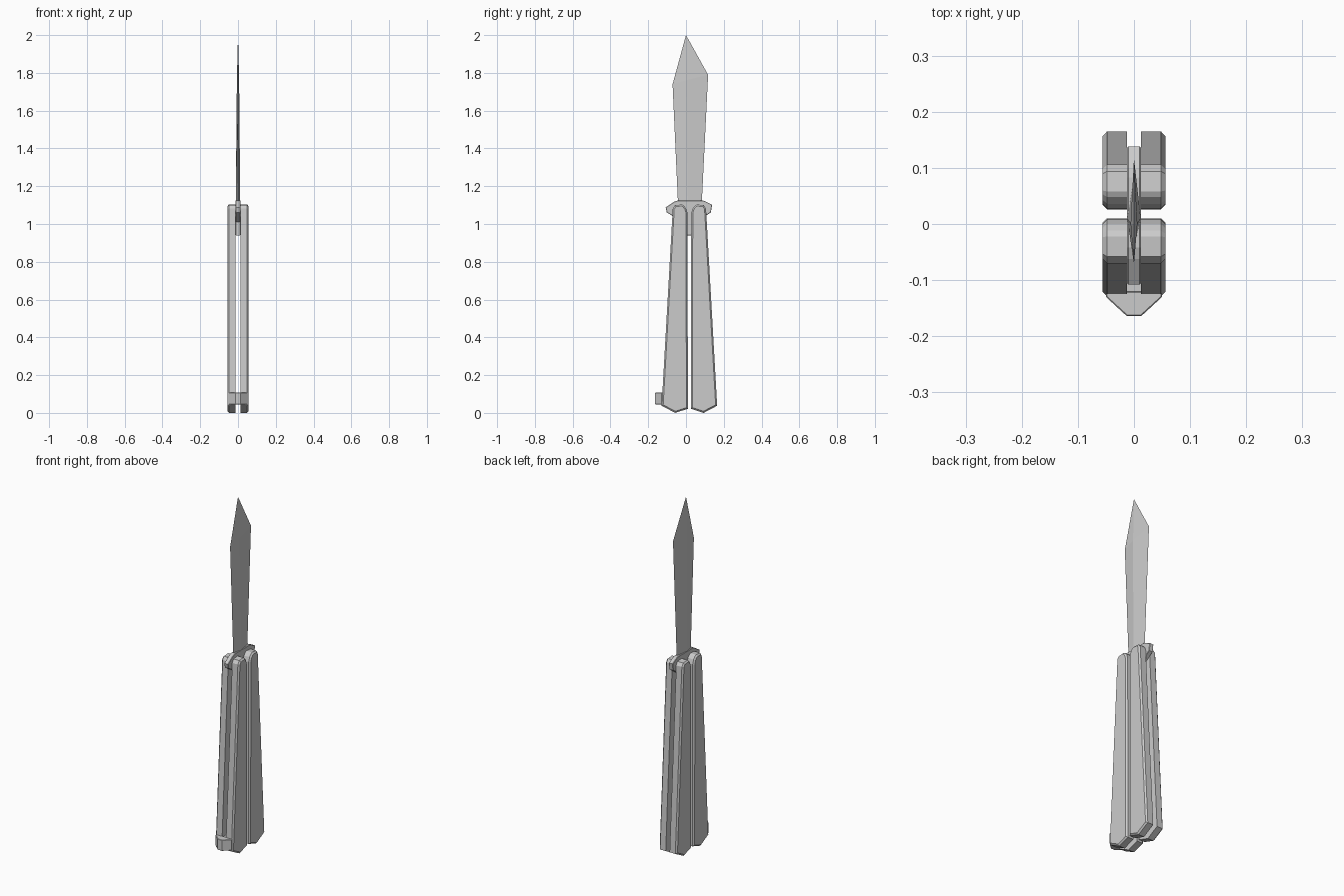
import bpy, bmesh

cube = bpy.data.objects.get("Cube")
if cube:
    bpy.data.objects.remove(cube, do_unlink=True)

steel = bpy.data.materials.new("grey_steel")
steel.use_nodes = True
GREY = (0.6, 0.6, 0.6, 1.0)
steel.diffuse_color = GREY
steel.node_tree.nodes["Principled BSDF"].inputs["Base Color"].default_value = GREY


def finish(bm, name):
    bmesh.ops.recalc_face_normals(bm, faces=bm.faces)
    mesh = bpy.data.meshes.new(name)
    bm.to_mesh(mesh)
    bm.free()
    mesh.materials.append(steel)
    obj = bpy.data.objects.new(name, mesh)
    bpy.context.collection.objects.link(obj)
    return obj


def prism(name, points, offset, bevel=0.0, both=False):
    """Extrude a 3D polygon by offset; optionally bevel the rim of the far cap (or both)."""
    bm = bmesh.new()
    base = bm.faces.new([bm.verts.new(p) for p in points])
    new = bmesh.ops.extrude_face_region(bm, geom=[base], use_keep_orig=True)["geom"]
    bmesh.ops.translate(bm, vec=offset, verts=[v for v in new if isinstance(v, bmesh.types.BMVert)])
    cap = [f for f in new if isinstance(f, bmesh.types.BMFace)][0]
    bmesh.ops.recalc_face_normals(bm, faces=bm.faces)
    if bevel:
        edges = set(cap.edges) | (set(base.edges) if both else set())
        bmesh.ops.bevel(bm, geom=list(edges), offset=bevel, segments=1, affect='EDGES')
    return finish(bm, name)


# Handles: each a pair of slotted side plates, mirrored about the pivot line
MID_Y = 0.018
SLOT, OUTER = 0.0125, 0.056
plate_profile = [  # distance from pivot line, height
    (0.008, 0.022), (0.075, 0.0), (0.147, 0.038), (0.088, 1.082), (0.076, 1.10),
    (0.040, 1.103), (0.030, 1.098), (0.018, 1.084), (0.010, 1.060)]
for handle, sy in (("front_handle", -1), ("back_handle", 1)):
    for side, sx in (("left", 1), ("right", -1)):
        pts = [(sx * SLOT, MID_Y + sy * d, z) for d, z in plate_profile]
        prism(f"{handle}_{side}_plate", pts, (sx * (OUTER - SLOT), 0, 0), bevel=0.008)

# Tang with the two guard spurs and a stem between the handles
tang_profile = [
    (-0.042, 1.125), (-0.062, 1.118), (-0.108, 1.088), (-0.102, 1.062), (-0.02, 1.01),
    (-0.02, 0.94), (0.056, 0.94), (0.056, 1.01), (0.132, 1.062), (0.138, 1.102),
    (0.098, 1.122), (0.083, 1.125)]
prism("tang_guard", [(-0.0122, y, z) for y, z in tang_profile], (0.0244, 0, 0),
      bevel=0.002, both=True)

# Blade: diamond cross-sections narrowing to the tip
bm = bmesh.new()
rings = []
for z_front, y_front, z_back, y_back, y_mid, z_mid, half in (
        (1.10, -0.042, 1.10, 0.083, 0.01, 1.10, 0.012),
        (1.74, -0.071, 1.79, 0.117, 0.0, 1.76, 0.006)):
    rings.append([bm.verts.new(p) for p in (
        (0, y_front, z_front), (half, y_mid, z_mid), (0, y_back, z_back), (-half, y_mid, z_mid))])
tip = bm.verts.new((0, 0, 2.0))
bm.faces.new(rings[0])
for i in range(4):
    j = (i + 1) % 4
    bm.faces.new((rings[0][i], rings[0][j], rings[1][j], rings[1][i]))
    bm.faces.new((rings[1][i], rings[1][j], tip))
finish(bm, "blade")

# Latch: tapered head in front of the front handle and an arm in its slot
head = [(-0.05, -0.12), (-0.05, -0.13), (-0.013, -0.164),
        (0.013, -0.164), (0.05, -0.13), (0.05, -0.12)]
prism("latch_head", [(x, y, 0.045) for x, y in head], (0, 0, 0.062), bevel=0.002, both=True)
arm = [(-0.0122, -0.125), (0.0122, -0.125), (0.0122, -0.03), (-0.0122, -0.03)]
prism("latch_arm", [(x, y, 0.05) for x, y in arm], (0, 0, 0.052))
